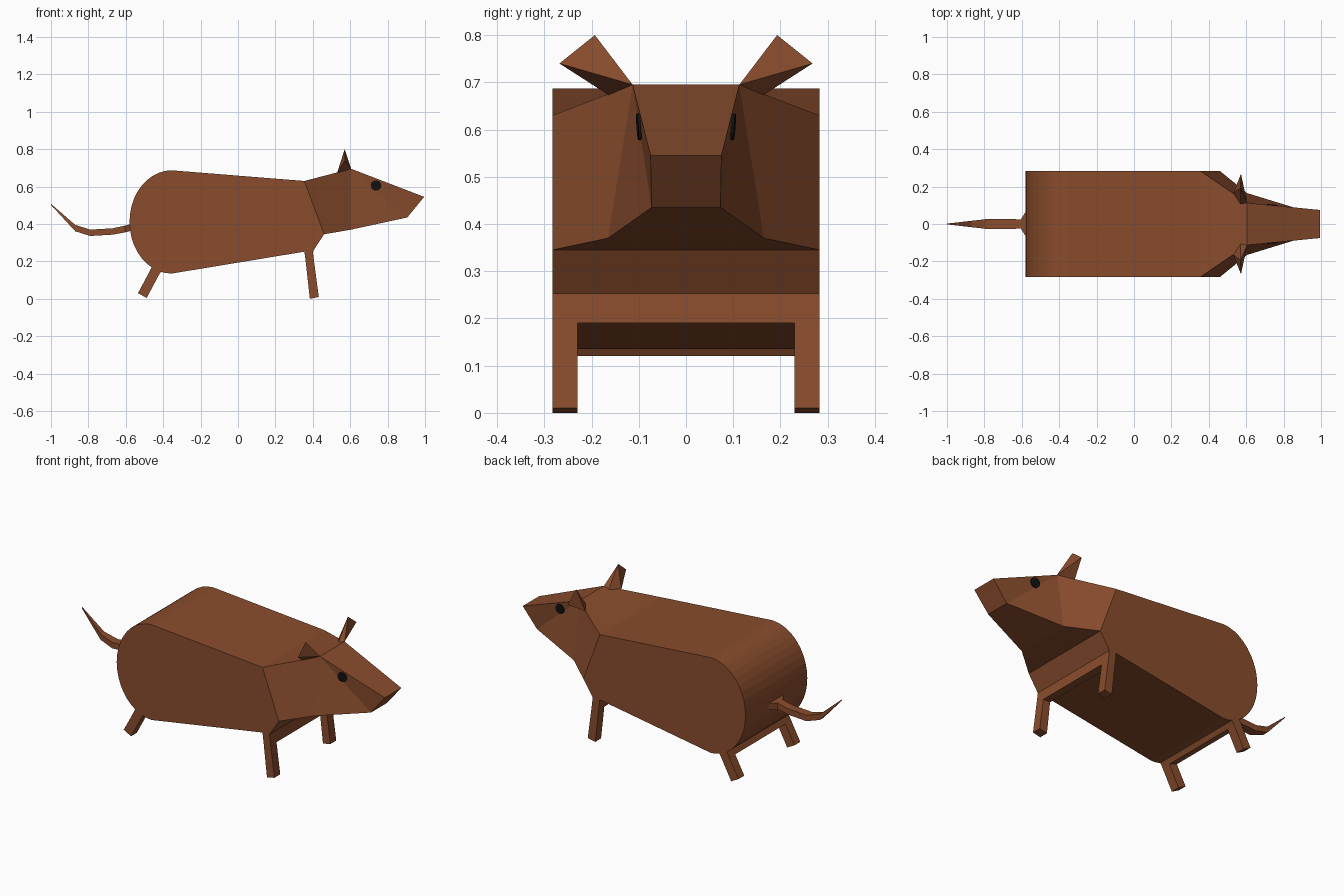
import bpy, bmesh, math
from mathutils import Vector

if "Cube" in bpy.data.objects:
    bpy.data.objects.remove(bpy.data.objects["Cube"])


def material(name, rgb):
    m = bpy.data.materials.new(name)
    m.diffuse_color = (*rgb, 1)
    m.use_nodes = True
    m.node_tree.nodes["Principled BSDF"].inputs["Base Color"].default_value = m.diffuse_color
    return m


BROWN = material("brown fur", (0.25, 0.073, 0.026))
BLACK = material("black", (0.006, 0.006, 0.006))
W = 0.283  # half width of the body


def make(name, bm, mat=BROWN):
    bmesh.ops.recalc_face_normals(bm, faces=bm.faces[:])
    me = bpy.data.meshes.new(name)
    bm.to_mesh(me)
    bm.free()
    me.materials.append(mat)
    ob = bpy.data.objects.new(name, me)
    bpy.context.collection.objects.link(ob)
    return ob


def loft(bm, rings, cap_start=True, cap_end=True):
    """Join rings of points with quads."""
    vs = [[bm.verts.new(p) for p in r] for r in rings]
    for a, b in zip(vs, vs[1:]):
        for i in range(len(a)):
            j = (i + 1) % len(a)
            bm.faces.new((a[i], a[j], b[j], b[i]))
    if cap_start:
        bm.faces.new(vs[0])
    if cap_end:
        bm.faces.new(vs[-1])


def prism(bm, profile, y0, y1):
    """Extrude an x-z profile along y."""
    loft(bm, [[(x, y, z) for x, z in profile] for y in (y0, y1)])


# Body: side profile with a rounded rump
N = 20
arc = [(-0.355 - 0.225 * math.sin(math.pi * i / N),
        0.411 + 0.276 * math.cos(math.pi * i / N)) for i in range(N + 1)]
bm = bmesh.new()
prism(bm, arc + [(0.355, 0.252), (0.40, 0.253), (0.46, 0.345), (0.355, 0.63)], -W, W)
# drop the front face where the neck joins
bmesh.ops.remove_doubles(bm, verts=bm.verts[:], dist=1e-4)
bm.faces.ensure_lookup_table()
front = [f for f in bm.faces if len(f.verts) == 4
         and all(v.co.x > 0.35 and v.co.z > 0.34 for v in f.verts)]
bmesh.ops.delete(bm, geom=front, context="FACES_ONLY")
make("body", bm)

# Head: neck, cheeks and snout; each station is (top x, y, z), (bottom x, y, z)
stations = [((0.355, W, 0.63), (0.46, W, 0.345)),
            ((0.605, 0.113, 0.695), (0.605, 0.165, 0.37)),
            ((0.995, 0.075, 0.545), (0.905, 0.073, 0.435))]
bm = bmesh.new()
rows = []
for t, b in stations:
    pts = [t, b, (b[0], -b[1], b[2]), (t[0], -t[1], t[2])]
    rows.append([bm.verts.new(p) for p in pts])
for a, b in zip(rows, rows[1:]):
    bm.faces.new((a[0], a[3], b[3], b[0]))
    bm.faces.new((a[1], a[2], b[2], b[1]))
    for t, l in ((0, 1), (3, 2)):
        if a is rows[0]:
            bm.faces.new((a[t], a[l], b[l], b[t]))
        else:  # cheek folds from brow to chin
            bm.faces.new((a[t], a[l], b[l]))
            bm.faces.new((a[t], b[l], b[t]))
bm.faces.new(rows[-1])
make("head", bm)


# Legs: a cross bar under the body with a leg at each end
def leg_pair(name, top, mid, foot):
    bm = bmesh.new()
    prism(bm, [top[0], top[1], mid[1], mid[0]], -W, W)
    for s in (-1, 1):
        prism(bm, [mid[0], mid[1], foot[1], foot[0]], s * 0.23, s * W)
    make(name, bm)


leg_pair("front_legs", [(0.355, 0.253), (0.40, 0.254)],
         [(0.363, 0.19), (0.408, 0.19)], [(0.384, 0.0), (0.432, 0.01)])
leg_pair("back_legs", [(-0.46, 0.172), (-0.41, 0.148)],
         [(-0.477, 0.138), (-0.427, 0.12)], [(-0.535, 0.03), (-0.488, 0.005)])

# Ears and eyes, one on each side
normal = Vector((0.07, 1, -0.07)).normalized()
for s, side in ((-1, "left"), (1, "right")):
    side = "right" if s < 0 else "left"
    bm = bmesh.new()
    for x, y, z in [(0.57, 0.193, 0.80), (0.572, 0.268, 0.74),
                    (0.605, 0.113, 0.695), (0.53, 0.164, 0.673), (0.57, 0.106, 0.685)]:
        bm.verts.new((x, s * y, z))
    bmesh.ops.convex_hull(bm, input=bm.verts[:])
    make(side + "_ear", bm)

    bm = bmesh.new()
    bmesh.ops.create_cone(bm, cap_ends=True, segments=20, radius1=0.028,
                          radius2=0.028, depth=0.012)
    eye = make(side + "_eye", bm, BLACK)
    n = Vector((normal.x, s * normal.y, normal.z))
    eye.rotation_euler = n.to_track_quat("Z", "Y").to_euler()
    eye.location = (0.738, s * 0.097, 0.606)

# Tail: flared base, then a curve up to a point; (x, z, half width, half height)
path = [(-0.57, 0.382, 0.08, 0.018), (-0.605, 0.373, 0.025, 0.018),
        (-0.67, 0.360, 0.026, 0.017), (-0.79, 0.353, 0.026, 0.017),
        (-0.87, 0.378, 0.017, 0.017), (-1.0, 0.505, 0.002, 0.003)]
bm = bmesh.new()
loft(bm, [[(x, -w, z - h), (x, w, z - h), (x, w, z + h), (x, -w, z + h)]
          for x, z, w, h in path])
make("tail", bm)
